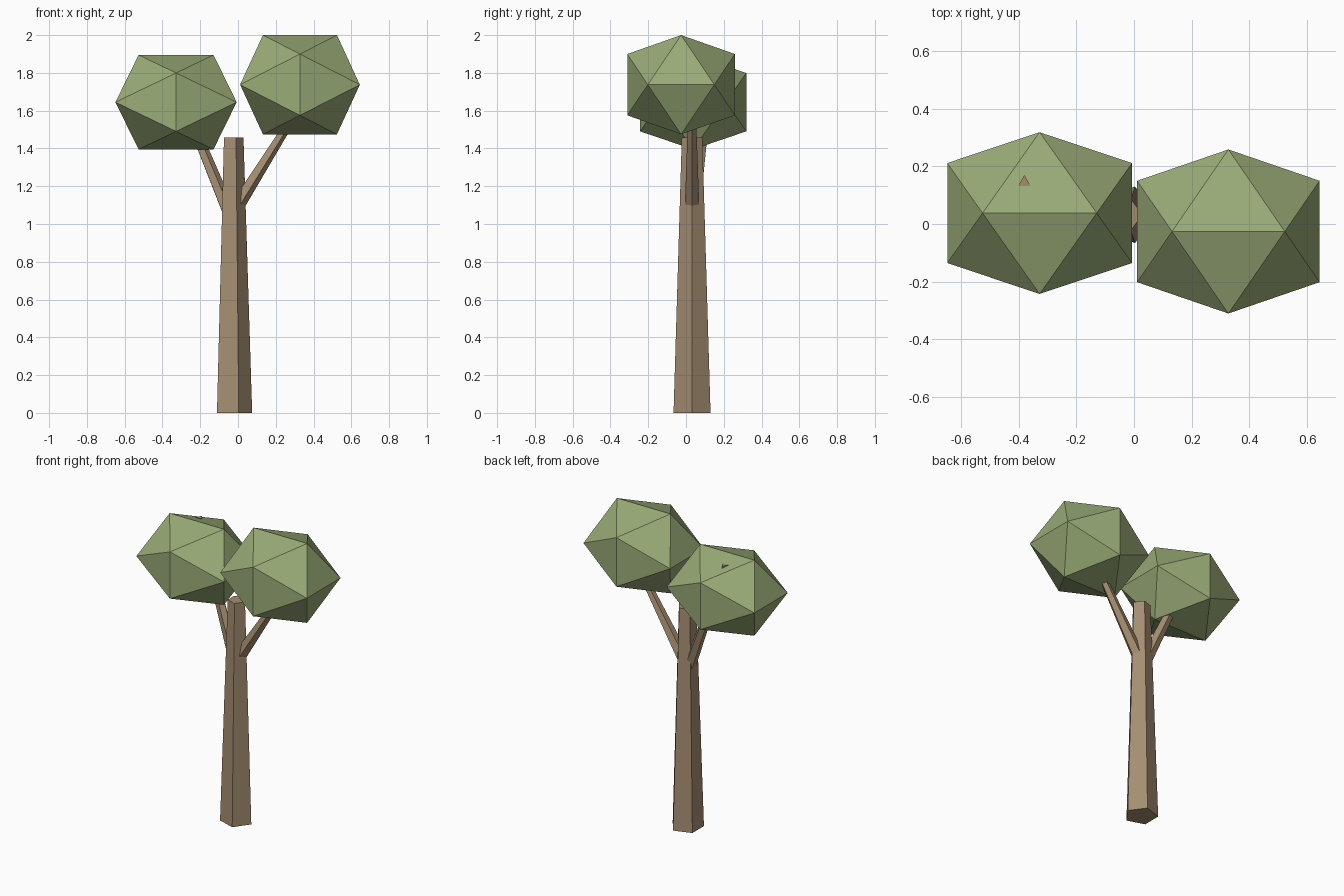
import bpy, bmesh, math
from mathutils import Vector

if "Cube" in bpy.data.objects:
    bpy.data.objects.remove(bpy.data.objects["Cube"])

PHI = (1 + math.sqrt(5)) / 2


def material(name, rgb):
    m = bpy.data.materials.new(name)
    m.diffuse_color = (*rgb, 1)
    m.use_nodes = True
    m.node_tree.nodes["Principled BSDF"].inputs["Base Color"].default_value = m.diffuse_color
    return m


BARK = material("bark_brown", (0.376, 0.270, 0.165))
LEAF = material("leaf_green", (0.32, 0.41, 0.185))


def finish(name, bm, mat):
    bmesh.ops.recalc_face_normals(bm, faces=bm.faces)
    mesh = bpy.data.meshes.new(name)
    bm.to_mesh(mesh)
    bm.free()
    mesh.materials.append(mat)
    bpy.context.collection.objects.link(bpy.data.objects.new(name, mesh))


def limb(name, start, end, r0, r1, sides=5, turn=0.0, upright=False):
    """Tapered prism from start to end, one corner facing +x."""
    start, end = Vector(start), Vector(end)
    up = Vector((0, 0, 1))
    rot = up.rotation_difference(up if upright else end - start)
    bm = bmesh.new()
    rings = []
    for centre, r in ((start, r0), (end, r1)):
        ring = []
        for i in range(sides):
            a = turn + math.tau * i / sides
            ring.append(bm.verts.new(centre + rot @ Vector((r * math.cos(a), r * math.sin(a), 0))))
        rings.append(ring)
    low, high = rings
    for i in range(sides):
        j = (i + 1) % sides
        bm.faces.new((low[i], low[j], high[j], high[i]))
    bm.faces.new(low[::-1])
    bm.faces.new(high)
    finish(name, bm, BARK)


def crown(name, centre, half):
    """Twenty-sided ball resting on an edge, stretched to its half sizes."""
    bm = bmesh.new()
    for a in (1, -1):
        for b in (PHI, -PHI):
            for p in ((a, 0, b), (b, a, 0), (0, b, a)):
                bm.verts.new([c + h * v / PHI for c, h, v in zip(centre, half, p)])
    bmesh.ops.convex_hull(bm, input=bm.verts)
    finish(name, bm, LEAF)


# Trunk and the two branches
limb("trunk", (-0.028, 0.032, 0), (-0.028, 0.032, 1.459), 0.103, 0.057)
limb("left_branch", (-0.045, 0.035, 1.05), (-0.35, 0.125, 1.79), 0.038, 0.022)
limb("right_branch", (-0.02, 0.032, 1.075), (0.40, 0.032, 1.74), 0.041, 0.016)

# Twig end poking out of the left crown
limb("twig_tip", (-0.381, 0.145, 1.76), (-0.381, 0.145, 1.866), 0.025, 0.025,
     sides=3, turn=math.pi / 2, upright=True)

# Leaf crowns
crown("left_crown", (-0.328, 0.038, 1.645), (0.321, 0.281, 0.25))
crown("right_crown", (0.328, -0.026, 1.7375), (0.317, 0.285, 0.2625))
